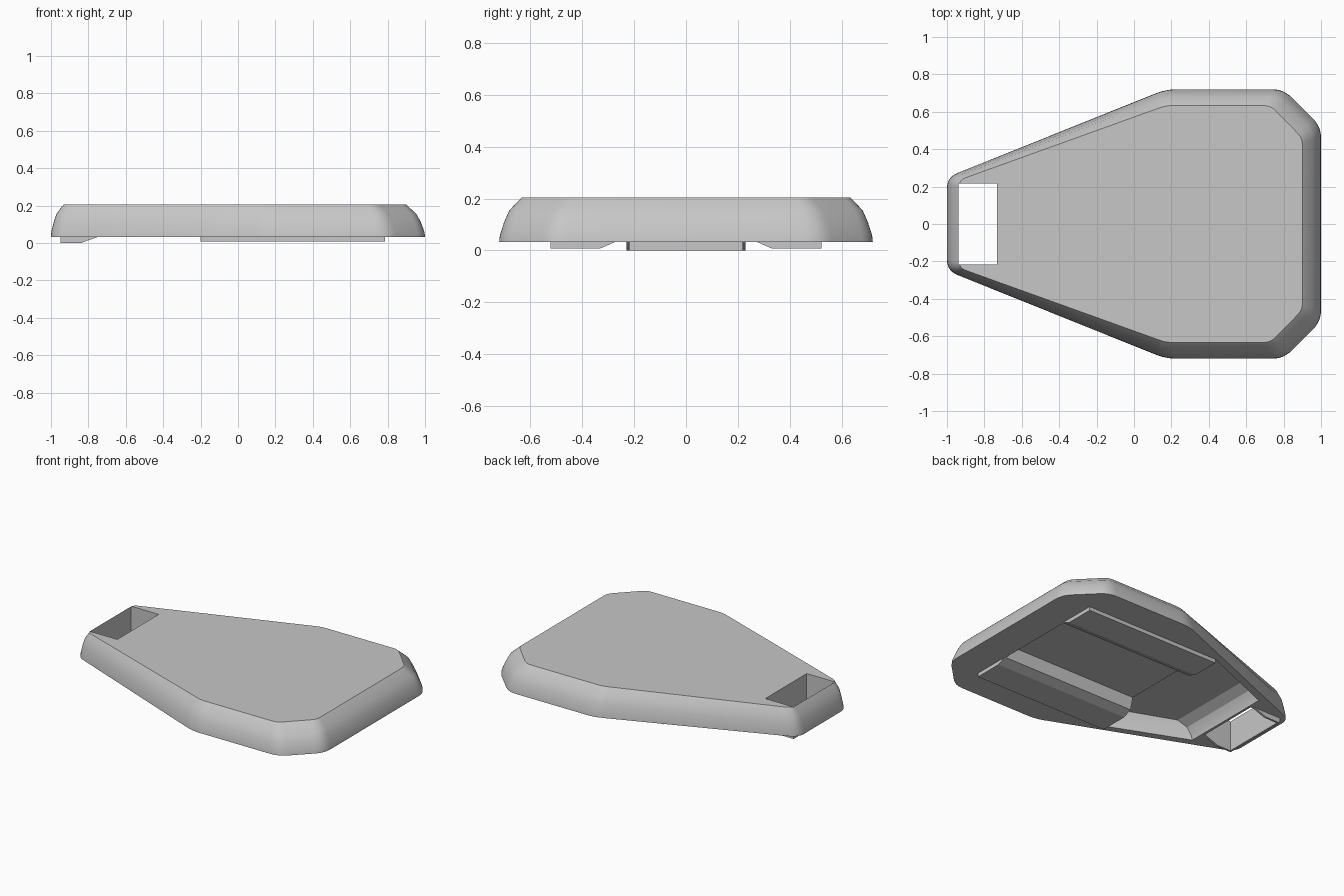
import bpy, bmesh
from mathutils import Vector

cube = bpy.data.objects.get("Cube")
if cube:
    bpy.data.objects.remove(cube, do_unlink=True)

grey = bpy.data.materials.new("plain grey")
grey.use_nodes = True
colour = (0.57, 0.57, 0.57, 1)
grey.diffuse_color = colour
grey.node_tree.nodes["Principled BSDF"].inputs["Base Color"].default_value = colour


def loft(name, rings):
    """Closed solid through equal-length rings of points."""
    bm = bmesh.new()
    loops = [[bm.verts.new(p) for p in ring] for ring in rings]
    n = len(loops[0])
    for a, b in zip(loops, loops[1:]):
        for i in range(n):
            j = (i + 1) % n
            bm.faces.new((a[i], a[j], b[j], b[i]))
    bm.faces.new(loops[0][::-1])
    bm.faces.new(loops[-1])
    bmesh.ops.recalc_face_normals(bm, faces=bm.faces)
    mesh = bpy.data.meshes.new(name)
    bm.to_mesh(mesh)
    bm.free()
    mesh.materials.append(grey)
    obj = bpy.data.objects.new(name, mesh)
    bpy.context.collection.objects.link(obj)
    return obj


def prism_x(name, section, x0, x1):
    return loft(name, [[(x, y, z) for y, z in section] for x in (x0, x1)])


def prism_y(name, section, y0, y1):
    return loft(name, [[(x, y, z) for x, z in section] for y in (y0, y1)])


def rounded_outline(half, radius=0.06, steps=6):
    """Mirror a half outline across y and round every corner."""
    pts = [Vector(p) for p in half] + [Vector((x, -y)) for x, y in reversed(half)]
    out = []
    for i, p in enumerate(pts):
        a = p + (pts[i - 1] - p).normalized() * radius
        b = p + (pts[(i + 1) % len(pts)] - p).normalized() * radius
        for k in range(steps + 1):
            t = k / steps
            out.append(a * (1 - t) ** 2 + p * 2 * t * (1 - t) + b * t * t)
    return out


def cut(target, cutter):
    mod = target.modifiers.new(cutter.name, "BOOLEAN")
    mod.operation = "DIFFERENCE"
    mod.solver = "EXACT"
    mod.object = cutter
    cutter.hide_render = True


# Main body: wide outline curving in to a smaller flat top
base = rounded_outline([(-1, 0.25), (0.17, 0.72), (0.8, 0.72), (1, 0.52)])
top = rounded_outline([(-0.935, 0.235), (0.17, 0.633), (0.73, 0.633), (0.9, 0.46)], 0.035)
profile = [(0.033, 0), (0.06, 0.03), (0.11, 0.22), (0.155, 0.45), (0.205, 1)]
body = loft("body", [[(*a.lerp(b, f), z) for a, b in zip(base, top)] for z, f in profile])

# Strap slot through the narrow end
slot = prism_y("slot_cutter", [(-0.937, -0.1), (-0.733, -0.1), (-0.733, 0.4), (-0.937, 0.4)], -0.217, 0.217)
cut(body, slot)

# Hollow underneath: channel between the runners, then a deeper tapered part
channel = prism_x("channel_cutter", [
    (-0.33, 0.008), (-0.27, 0.033), (-0.25, 0.11),
    (0.25, 0.11), (0.27, 0.033), (0.33, 0.008)], -0.21, 0.78)
cut(body, channel)
taper = loft("taper_cutter", [
    [(-0.2, -side, z), (x, -w, z), (x, w, z), (-0.2, side, z)]
    for z, x, w, side in ((0.01, -0.722, 0.31, 0.525), (0.06, -0.71, 0.31, 0.52),
                          (0.11, -0.68, 0.315, 0.51), (0.145, -0.62, 0.33, 0.49))])
cut(body, taper)

# Raised runners either side of the channel
for side, label in ((1, "left"), (-1, "right")):
    section = [(0.522, 0.034), (0.522, 0.008), (0.33, 0.008), (0.27, 0.034)]
    prism_x(label + "_runner", [(y * side, z) for y, z in section], -0.2, 0.785)

# Thin collar below the slot: end wall and two tapered cheeks
cheek = [(-0.95, 0.04), (-0.95, 0.0), (-0.84, 0.0), (-0.75, 0.033), (-0.75, 0.04)]
for side, label in ((1, "back"), (-1, "front")):
    prism_y(label + "_collar_cheek", cheek, 0.217 * side, 0.23 * side)
prism_y("collar_end", [(-0.95, 0.04), (-0.95, 0), (-0.937, 0), (-0.937, 0.04)], -0.217, 0.217)

# Apply the cuts, smooth the curved sides and keep hard edges sharp
bpy.ops.object.select_all(action="DESELECT")
body.select_set(True)
bpy.context.view_layer.objects.active = body
for mod in list(body.modifiers):
    bpy.ops.object.modifier_apply(modifier=mod.name)
for helper in (slot, channel, taper):
    bpy.data.objects.remove(helper, do_unlink=True)
bpy.ops.object.shade_smooth_by_angle(angle=0.5)
